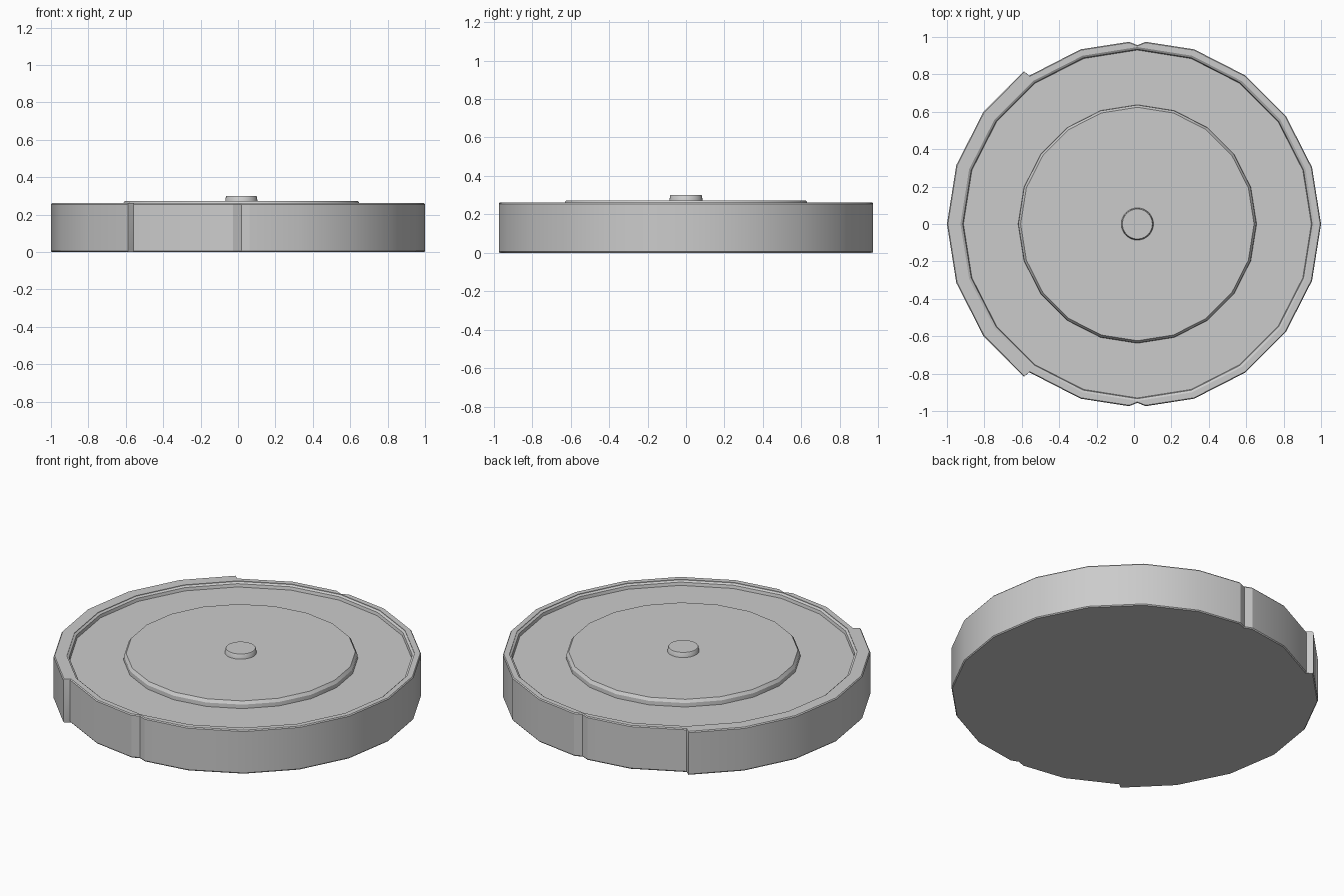
import bpy, bmesh
from math import cos, sin, pi

if "Cube" in bpy.data.objects:
    bpy.data.objects.remove(bpy.data.objects["Cube"])

CX = 0.018            # dial centre; the thumb grip makes the outline lopsided
R, R_GRIP = 0.982, 1.018


def circle(r, n):
    return [(r * cos(2 * pi * i / n), r * sin(2 * pi * i / n)) for i in range(n)]


def make(name, rings):
    """Stack equal-length rings of (points, z) into a closed solid."""
    bm = bmesh.new()
    loops = [[bm.verts.new((x + CX, y, z)) for x, y in pts] for pts, z in rings]
    n = len(loops[0])
    for a, b in zip(loops, loops[1:]):
        for i in range(n):
            j = (i + 1) % n
            bm.faces.new((a[i], a[j], b[j], b[i]))
    bm.faces.new(loops[0][::-1])
    bm.faces.new(loops[-1])
    bmesh.ops.recalc_face_normals(bm, faces=bm.faces)
    mesh = bpy.data.meshes.new(name)
    bm.to_mesh(mesh)
    bm.free()
    ob = bpy.data.objects.new(name, mesh)
    bpy.context.collection.objects.link(ob)
    return ob


def select(ob):
    bpy.ops.object.select_all(action='DESELECT')
    ob.select_set(True)
    bpy.context.view_layer.objects.active = ob


def smooth(ob):
    select(ob)
    bpy.ops.object.shade_smooth_by_angle(angle=pi / 6)


# Case outline: 20-sided, small V notches front and back, larger grip on the left
def polar(r, step):
    return (r * cos(step * pi / 10), r * sin(step * pi / 10))

half = [polar(R, i) for i in range(5)]
half += [(0.044, 0.974), (0, 0.956), (-0.044, 0.974)]
half += [polar(R, 6), (-0.578, 0.793), (-0.607, 0.817)]
half += [polar(R_GRIP, i) for i in (8, 9, 10)]
outline = half + [(x, -y) for x, y in half[-2:0:-1]]
inset = [(x * 0.995, y * 0.995) for x, y in outline]
case = make("case", [(inset, 0), (outline, 0.006), (outline, 0.255), (inset, 0.261)])

# Shallow recess in the top of the case
cutter = make("recess_cutter", [(circle(0.930, 20), 0.232), (circle(0.934, 20), 0.250),
                                (circle(0.946, 20), 0.258), (circle(0.946, 20), 0.32)])
cutter.hide_render = True
mod = case.modifiers.new("recess", 'BOOLEAN')
mod.operation = 'DIFFERENCE'
mod.solver = 'EXACT'
mod.object = cutter
select(case)
bpy.ops.object.modifier_apply(modifier=mod.name)
bpy.data.objects.remove(cutter)
smooth(case)

# Raised middle disc with a chamfered edge
disc = make("raised_disc", [(circle(0.638, 20), 0.225), (circle(0.636, 20), 0.255),
                            (circle(0.624, 20), 0.272)])
smooth(disc)

# Centre knob
knob = make("centre_knob", [(circle(0.087, 48), 0.265), (circle(0.083, 48), 0.296),
                            (circle(0.080, 48), 0.300)])
smooth(knob)
